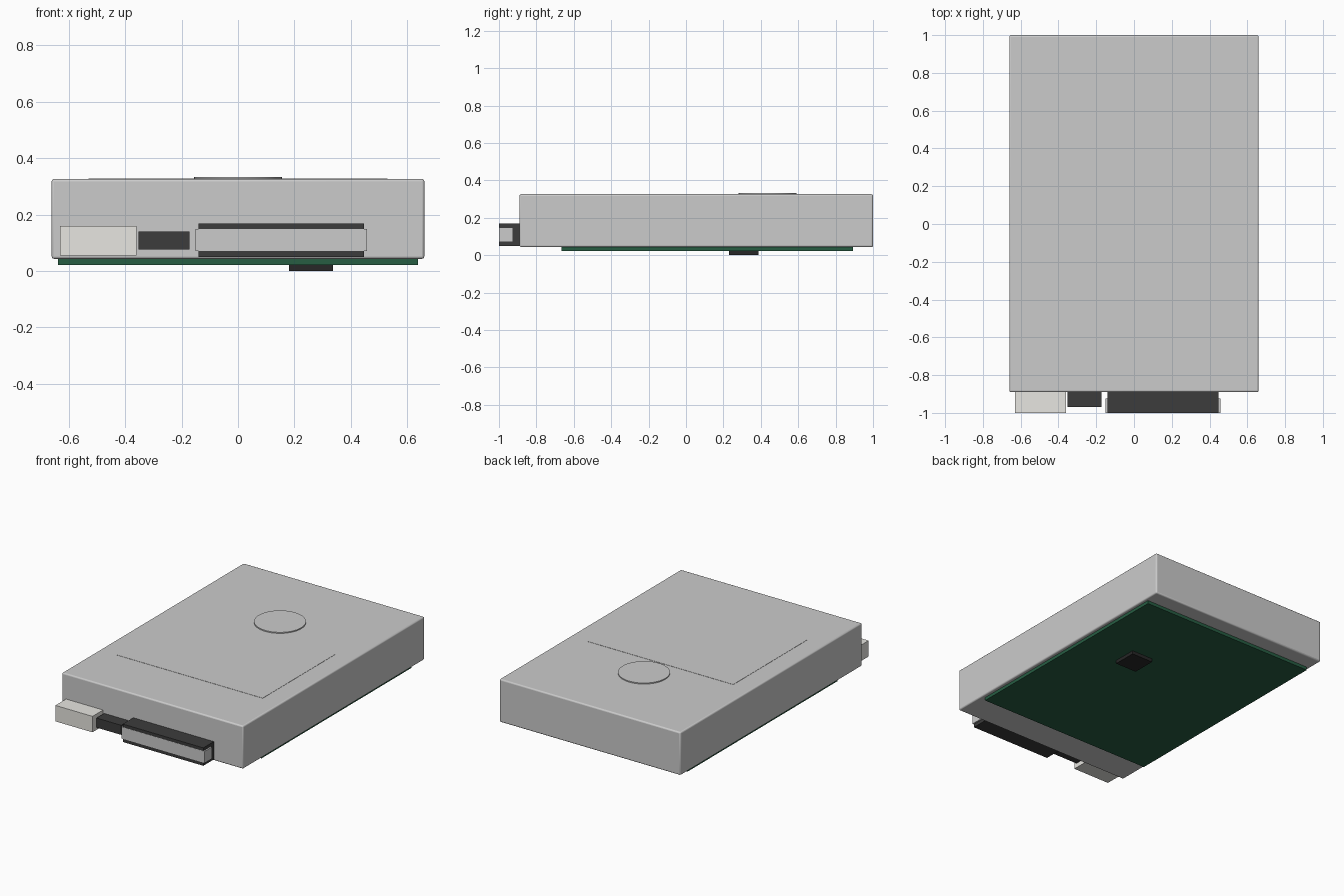
import bpy, math

if "Cube" in bpy.data.objects:
    bpy.data.objects.remove(bpy.data.objects["Cube"])


def material(name, rgb):
    m = bpy.data.materials.new(name)
    m.diffuse_color = (*rgb, 1)
    m.use_nodes = True
    m.node_tree.nodes["Principled BSDF"].inputs["Base Color"].default_value = m.diffuse_color
    return m


dark = material("dark_plastic", (0.045, 0.045, 0.045))
black = material("chip_black", (0.02, 0.02, 0.02))
green = material("board_green", (0.02, 0.11, 0.055))
ivory = material("ivory_plastic", (0.8, 0.79, 0.75))


def box(name, x, y, z, mat=None, bevel=0):
    """Box from (min, max) ranges on each axis."""
    bpy.ops.mesh.primitive_cube_add(
        size=1, location=[(a + b) / 2 for a, b in (x, y, z)])
    ob = bpy.context.object
    ob.name = name
    ob.scale = [b - a for a, b in (x, y, z)]
    bpy.ops.object.transform_apply(location=False, rotation=False, scale=True)
    if mat:
        ob.data.materials.append(mat)
    if bevel:
        mod = ob.modifiers.new("edge_rounding", "BEVEL")
        mod.width = bevel
        mod.segments = 3
        bpy.ops.object.shade_smooth_by_angle(angle=math.radians(35))
    return ob


# Metal case with label plate and spindle cap
box("case", (-0.66, 0.66), (-0.89, 1.0), (0.043, 0.326), bevel=0.009)
box("label_plate", (-0.53, 0.53), (-0.50, 0.265), (0.320, 0.3275))
bpy.ops.mesh.primitive_cylinder_add(
    vertices=48, radius=0.155, depth=0.014, location=(0, 0.437, 0.326))
bpy.context.object.name = "spindle_cap"
bpy.ops.object.shade_smooth_by_angle(angle=math.radians(35))

# Circuit board and chip on the underside
box("circuit_board", (-0.637, 0.637), (-0.665, 0.893), (0.022, 0.0435), green)
box("controller_chip", (0.18, 0.336), (0.23, 0.387), (0, 0.023), black)

# Rear connectors: power socket, jumper block, data connector
box("power_socket", (-0.63, -0.36), (-1.0, -0.885), (0.055, 0.16), ivory)
box("jumper_block", (-0.352, -0.172), (-0.97, -0.885), (0.077, 0.14), dark)
box("data_connector", (-0.14, 0.447), (-0.999, -0.885), (0.05, 0.168), dark)
box("data_connector_insert", (-0.15, 0.457), (-1.0, -0.925), (0.071, 0.148))
